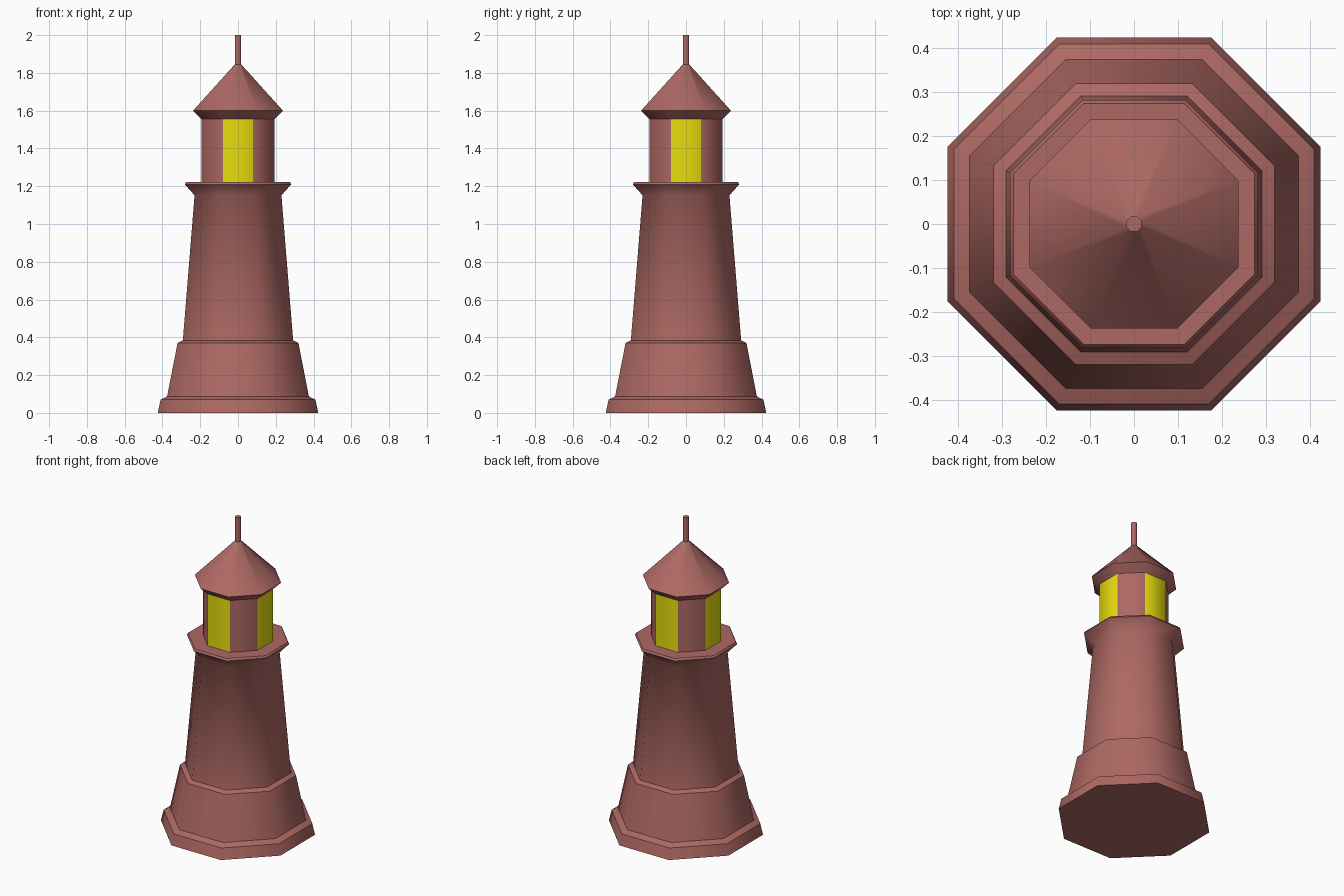
import bpy, bmesh, math

if "Cube" in bpy.data.objects:
    bpy.data.objects.remove(bpy.data.objects["Cube"])


def material(name, color):
    m = bpy.data.materials.new(name)
    m.diffuse_color = (*color, 1)
    m.use_nodes = True
    m.node_tree.nodes["Principled BSDF"].inputs["Base Color"].default_value = m.diffuse_color
    return m


BRICK = material("brick", (0.42, 0.14, 0.125))
GLASS = material("lamp_glass", (0.8, 0.72, 0.004))


def turned(name, profile, sides=8, bottom=False, top=False, window_ring=None):
    """Stack polygon rings; profile holds (distance to flat side, z)."""
    bm = bmesh.new()
    rings = []
    for a, z in profile:
        r = a / math.cos(math.pi / sides)
        rings.append([bm.verts.new((r * math.cos((i - 0.5) * math.tau / sides),
                                    r * math.sin((i - 0.5) * math.tau / sides), z))
                      for i in range(sides)])
    for k, (lo, hi) in enumerate(zip(rings, rings[1:])):
        for i in range(sides):
            j = (i + 1) % sides
            f = bm.faces.new((lo[i], lo[j], hi[j], hi[i]))
            # every second lantern side is a lit window
            if k == window_ring and i % 2 == 0:
                f.material_index = 1
    if bottom:
        bm.faces.new(rings[0][::-1])
    if top:
        bm.faces.new(rings[-1])
    mesh = bpy.data.meshes.new(name)
    bm.to_mesh(mesh)
    bm.free()
    mesh.materials.append(BRICK)
    mesh.materials.append(GLASS)
    ob = bpy.data.objects.new(name, mesh)
    bpy.context.collection.objects.link(ob)
    bpy.ops.object.select_all(action='DESELECT')
    ob.select_set(True)
    bpy.context.view_layer.objects.active = ob
    bpy.ops.object.shade_smooth_by_angle(angle=math.radians(48))
    return ob


# Plinth and stepped base
turned("base", [(0.425, 0), (0.41, 0.07), (0.375, 0.088), (0.32, 0.37),
                (0.292, 0.384)], bottom=True)
# Tapered shaft flaring into the gallery deck
turned("shaft_and_gallery", [(0.292, 0.384), (0.23, 1.152), (0.282, 1.21),
                             (0.275, 1.222), (0.194, 1.222)])
# Lantern room with four windows
turned("lantern_room", [(0.194, 1.222), (0.194, 1.555)], window_ring=0)
# Eave and pointed roof
turned("roof", [(0.194, 1.555), (0.238, 1.6), (0.017, 1.845)])
# Rod on the roof
turned("finial", [(0.017, 1.842), (0.017, 2.0)], top=True)
